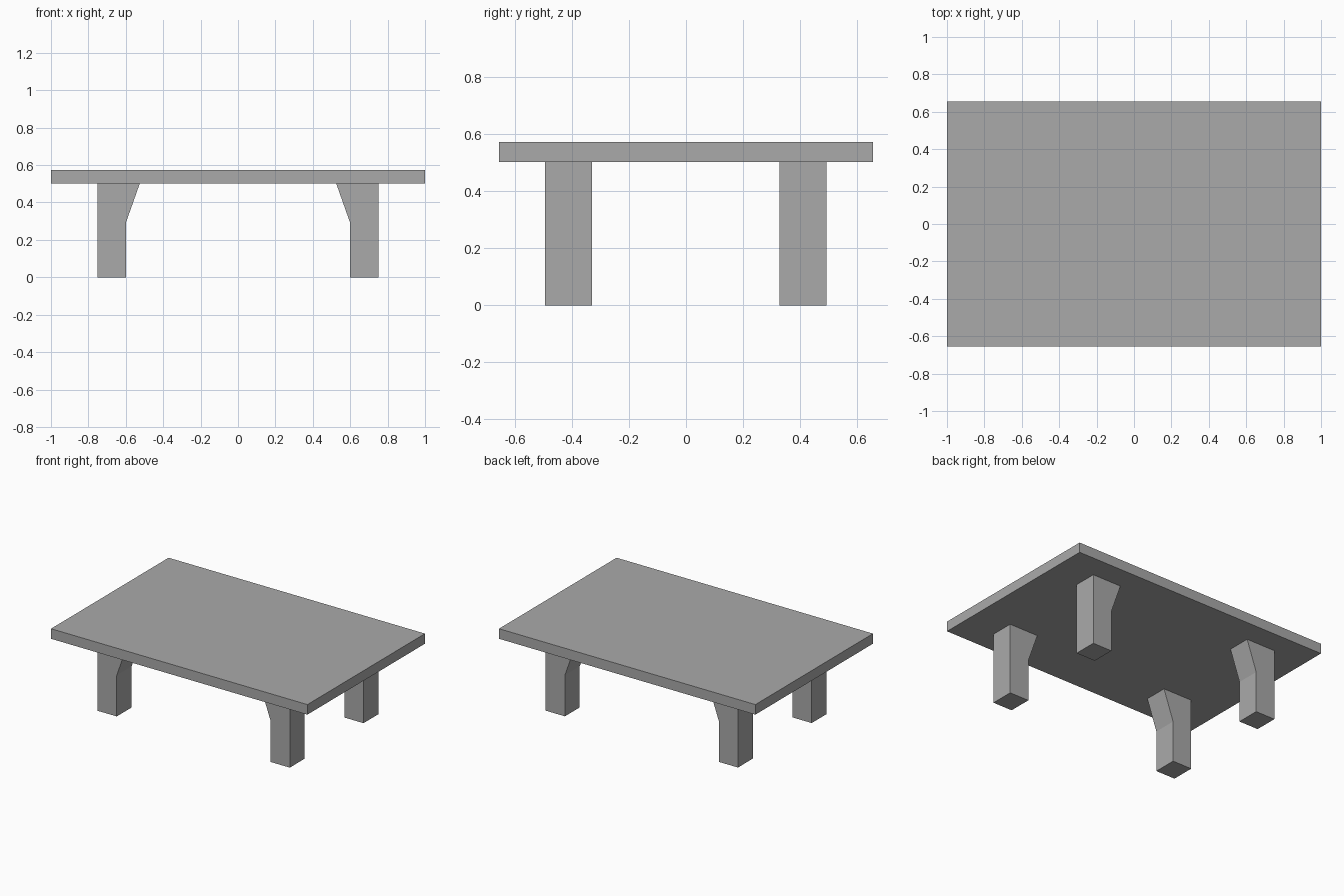
import bpy
import bmesh

cube = bpy.data.objects.get("Cube")
if cube:
    bpy.data.objects.remove(cube, do_unlink=True)

# Single plain grey for the whole table
grey = bpy.data.materials.new("plain_grey")
grey.use_nodes = True
colour = (0.4, 0.4, 0.4, 1)
grey.diffuse_color = colour
grey.node_tree.nodes["Principled BSDF"].inputs["Base Color"].default_value = colour


def extruded(name, profile, y0, y1):
    """Extrude an x-z profile from y0 to y1."""
    bm = bmesh.new()
    face = bm.faces.new([bm.verts.new((x, y0, z)) for x, z in profile])
    ext = bmesh.ops.extrude_face_region(bm, geom=[face])
    verts = [g for g in ext["geom"] if isinstance(g, bmesh.types.BMVert)]
    bmesh.ops.translate(bm, verts=verts, vec=(0, y1 - y0, 0))
    bmesh.ops.recalc_face_normals(bm, faces=bm.faces)
    mesh = bpy.data.meshes.new(name)
    bm.to_mesh(mesh)
    bm.free()
    mesh.materials.append(grey)
    obj = bpy.data.objects.new(name, mesh)
    bpy.context.collection.objects.link(obj)
    return obj


# Table top
under, top = 0.502, 0.573
extruded("table_top", [(-1, under), (1, under), (1, top), (-1, top)], -0.655, 0.655)

# Legs, flaring inward under the top
leg = [(0.6, 0), (0.75, 0), (0.75, under), (0.525, under), (0.6, 0.29)]
for side, sx in (("left", 1), ("right", -1)):
    profile = [(sx * x, z) for x, z in leg]
    for end, y0, y1 in (("front", -0.494, -0.329), ("back", 0.327, 0.492)):
        extruded(f"{end}_{side}_leg", profile, y0, y1)
